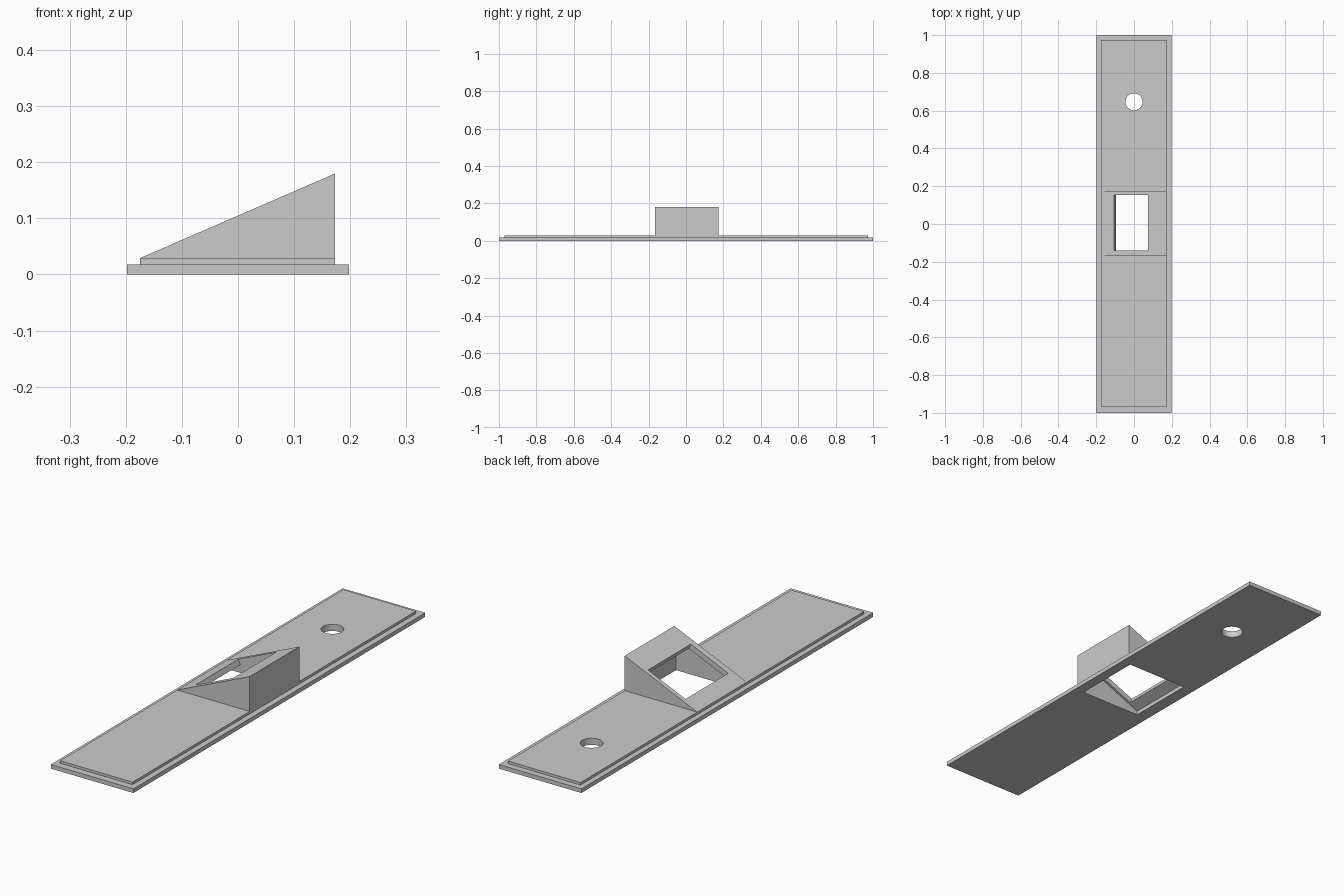
import bpy
import bmesh
import math
from mathutils import Vector

cube = bpy.data.objects.get("Cube")
if cube:
    bpy.data.objects.remove(cube, do_unlink=True)

grey = bpy.data.materials.new("plain grey")
grey.use_nodes = True
colour = (0.6, 0.6, 0.6, 1)
grey.diffuse_color = colour
grey.node_tree.nodes["Principled BSDF"].inputs["Base Color"].default_value = colour


def prism(name, profile, y0, y1):
    """Extrude an (x, z) profile from y0 to y1."""
    bm = bmesh.new()
    face = bm.faces.new([bm.verts.new((x, y0, z)) for x, z in profile])
    extruded = bmesh.ops.extrude_face_region(bm, geom=[face])["geom"]
    moved = [v for v in extruded if isinstance(v, bmesh.types.BMVert)]
    bmesh.ops.translate(bm, verts=moved, vec=(0, y1 - y0, 0))
    bmesh.ops.recalc_face_normals(bm, faces=bm.faces)
    mesh = bpy.data.meshes.new(name)
    bm.to_mesh(mesh)
    bm.free()
    mesh.materials.append(grey)
    obj = bpy.data.objects.new(name, mesh)
    bpy.context.collection.objects.link(obj)
    return obj


def box(x0, x1, z0, z1):
    return [(x0, z0), (x1, z0), (x1, z1), (x0, z1)]


def combine(target, tool, operation):
    """Apply a boolean and remove its helper."""
    mod = target.modifiers.new(operation.lower(), "BOOLEAN")
    mod.operation, mod.object, mod.solver = operation, tool, "EXACT"
    bpy.context.view_layer.objects.active = target
    bpy.ops.object.modifier_apply(modifier=mod.name)
    bpy.data.objects.remove(tool, do_unlink=True)


# Shared dimensions of the raised panel and the sloping housing
left, right = -0.175, 0.173
panel_top, peak = 0.029, 0.18
slope = (peak - panel_top) / (right - left)
angle = math.atan(slope)


def roof(x, drop=0):
    return panel_top + (x - left) * slope - drop


# Flat plate, stepped panel and wedge housing
plate = prism("wedge_mounting_plate", box(-0.198, 0.198, 0, 0.018), -1, 1)
panel = prism("raised_panel", box(left, right, 0.005, panel_top), -0.97, 0.973)
combine(plate, panel, "UNION")
wedge = prism("wedge_housing", [(left, 0.005), (right, 0.005), (right, peak), (left, panel_top)],
              -0.167, 0.173)
combine(plate, wedge, "UNION")

# Hollow under the sloping lid, open at the bottom
lid = 0.026
x0, x1 = -0.143, 0.153
cavity = prism("cavity_cutter", [(x0, -0.02), (x1, -0.02), (x1, roof(x1, lid)), (x0, roof(x0, lid))],
               -0.15, 0.157)
combine(plate, cavity, "DIFFERENCE")

# Window cut square to the sloping lid
normal = Vector((-math.sin(angle), math.cos(angle)))
corners = [Vector((x, roof(x))) for x in (-0.105, 0.075)]
low, high = corners
depth, above = normal * -0.03, normal * 0.03
window = prism("window_cutter", [low + depth, high + depth, high + above, low + above], -0.14, 0.153)
combine(plate, window, "DIFFERENCE")

# Round fixing hole
bpy.ops.mesh.primitive_cylinder_add(vertices=48, radius=0.045, depth=0.2, location=(0, 0.647, 0))
combine(plate, bpy.context.object, "DIFFERENCE")

# Smooth only the round hole, keeping every edge sharp
bpy.ops.object.select_all(action="DESELECT")
plate.select_set(True)
bpy.context.view_layer.objects.active = plate
bpy.ops.object.shade_smooth_by_angle(angle=math.radians(20))
